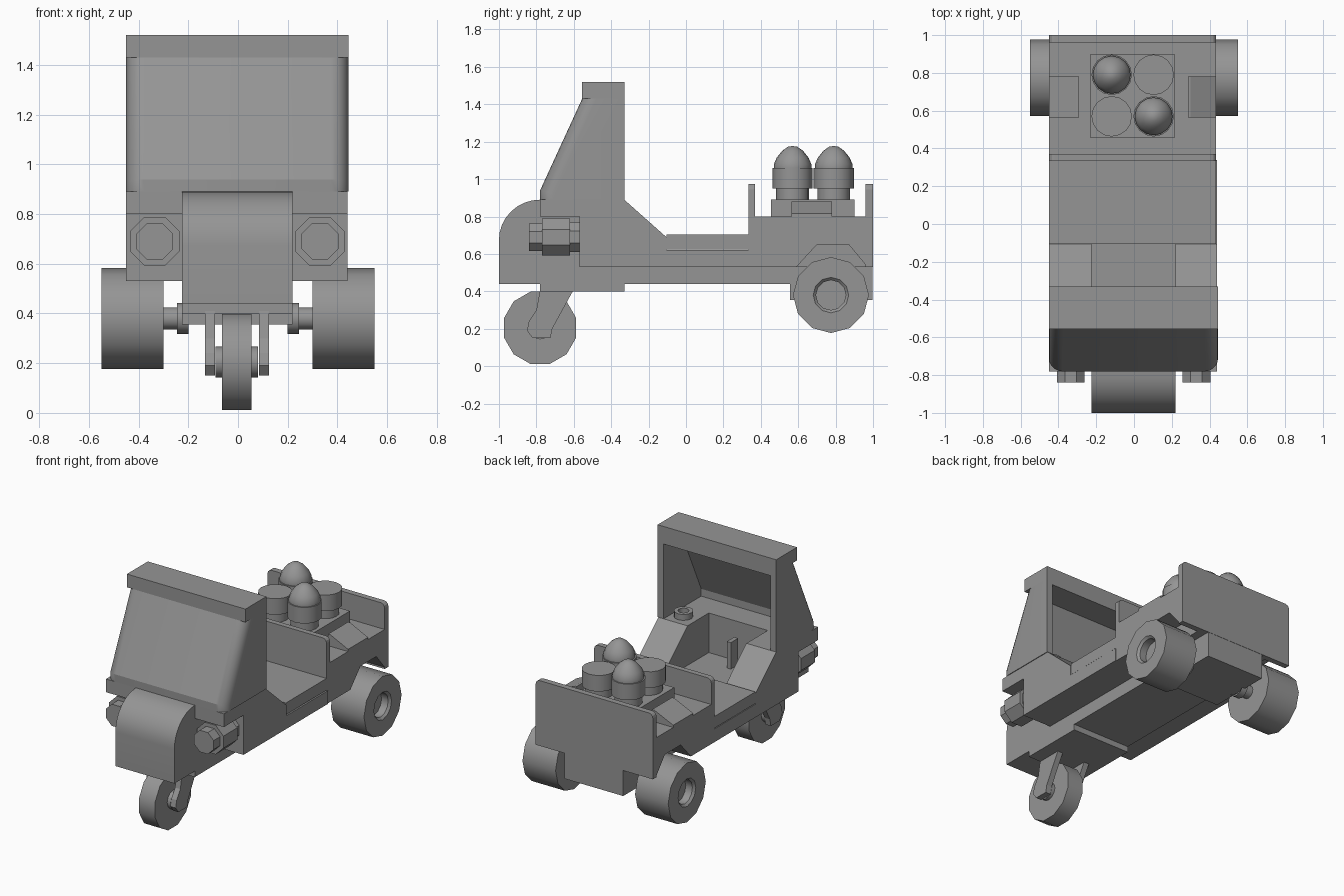
import bpy, bmesh, math
from mathutils import Vector, Matrix

cube = bpy.data.objects.get("Cube")
if cube:
    bpy.data.objects.remove(cube, do_unlink=True)

GREY = (0.3, 0.3, 0.3, 1)
grey = bpy.data.materials.new("plain_grey")
grey.use_nodes = True
grey.diffuse_color = GREY
grey.node_tree.nodes["Principled BSDF"].inputs["Base Color"].default_value = GREY

L, R = -0.45, 0.44      # body sides
CL, CR = -0.225, 0.22   # centre section sides


def finish(name, bm, smooth=False):
    bmesh.ops.remove_doubles(bm, verts=bm.verts, dist=1e-5)
    bmesh.ops.recalc_face_normals(bm, faces=bm.faces)
    mesh = bpy.data.meshes.new(name)
    bm.to_mesh(mesh)
    bm.free()
    ob = bpy.data.objects.new(name, mesh)
    bpy.context.collection.objects.link(ob)
    mesh.materials.append(grey)
    if smooth:
        bpy.ops.object.select_all(action='DESELECT')
        ob.select_set(True)
        bpy.context.view_layer.objects.active = ob
        bpy.ops.object.shade_smooth_by_angle(angle=math.radians(37))
    return ob


def prism(name, pts, x0, x1, smooth=False):
    """Side profile of (y, z) points extruded from x0 to x1."""
    bm = bmesh.new()
    face = bm.faces.new([bm.verts.new((x0, y, z)) for y, z in pts])
    ext = bmesh.ops.extrude_face_region(bm, geom=[face])["geom"]
    moved = [v for v in ext if isinstance(v, bmesh.types.BMVert)]
    bmesh.ops.translate(bm, verts=moved, vec=(x1 - x0, 0, 0))
    return finish(name, bm, smooth)


def box(name, x0, x1, y0, y1, z0, z1):
    return prism(name, [(y0, z0), (y1, z0), (y1, z1), (y0, z1)], x0, x1)


def lathe(name, profile, centre, axis="Z", segs=12, flip=1, smooth=True, turn=0):
    """Revolve (radius, height) points about an axis through centre."""
    base = {"Z": Matrix(), "X": Matrix.Rotation(math.pi / 2, 3, "Y").to_4x4(),
            "Y": Matrix.Rotation(math.pi / 2, 3, "X").to_4x4()}[axis]
    bm = bmesh.new()
    rings = []
    for r, h in profile:
        rings.append([bm.verts.new(Vector(centre) + base @ Vector((
            r * math.cos(2 * math.pi * (i + turn) / segs),
            r * math.sin(2 * math.pi * (i + turn) / segs), h * flip)))
            for i in range(segs)])
    for a, b in zip(rings, rings[1:]):
        for i in range(segs):
            j = (i + 1) % segs
            bm.faces.new((a[i], a[j], b[j], b[i]))
    return finish(name, bm, smooth)


def cut(target, cutter):
    mod = target.modifiers.new("cut", "BOOLEAN")
    mod.object = cutter
    mod.solver = "EXACT"
    cutter.hide_render = True
    cutter.hide_viewport = True


# Chassis
box("chassis_beam", CL, CR, -0.57, 0.6, 0.44, 0.53)
box("front_block", CL, CR, -0.78, -0.33, 0.40, 0.62)
box("rear_axle_box", CL, CR, 0.555, 0.998, 0.355, 0.54)
box("floor_plate", L, R, -0.57, 0.34, 0.53, 0.62)
box("floor_cushion", L, R - 0.005, -0.105, 0.335, 0.625, 0.705)

# Rounded nose over the front wheel
arc = [(-0.78 - 0.22 * math.cos(a), 0.675 + 0.215 * math.sin(a))
       for a in [math.pi / 2 * i / 8 for i in range(9)]]
prism("nose_fender", [(-0.78, 0.44), (-1, 0.44)] + arc, CL, CR, True)
box("nose_bulkhead", CL, CR, -0.78, -0.56, 0.62, 0.89)

# Cab base: dash ledge, side panels and sloping leg guards
for side, x0, x1 in (("right", L, CL), ("left", CR, R)):
    box(side + "_dash_ledge", x0, x1, -0.78, -0.33, 0.80, 0.89)
    prism(side + "_leg_guard", [(-0.57, 0.62), (-0.105, 0.62), (-0.105, 0.69),
                                (-0.33, 0.89), (-0.57, 0.89)], x0, x1)

# Windscreen shell, open to the rear
outer = [(-0.78, 0.89), (-0.78, 0.94), (-0.555, 1.43), (-0.33, 1.43), (-0.33, 0.89)]
inner = [(-0.735, 0.85), (-0.735, 0.94), (-0.52, 1.40), (-0.2, 1.40), (-0.2, 0.85)]
shell = prism("windscreen_shell", outer, L, 0.445)
bm = bmesh.new()
bm.from_mesh(shell.data)
corners = [e for e in bm.edges
           if all(v.co.y < -0.5 for v in e.verts)
           and abs(e.verts[0].co.x - e.verts[1].co.x) < 0.01
           and abs(e.verts[0].co.z - e.verts[1].co.z) > 0.01]
bmesh.ops.bevel(bm, geom=corners, offset=0.07, segments=5, profile=0.5, affect="EDGES")
bm.to_mesh(shell.data)
bm.free()
cut(shell, prism("cab_cavity_cutter", inner, L + 0.045, 0.40))
bpy.context.view_layer.objects.active = shell
shell.select_set(True)
bpy.ops.object.shade_smooth_by_angle(angle=math.radians(22))
box("roof_slab", L, 0.445, -0.555, -0.33, 1.43, 1.52)

# Cab controls
lathe("dash_cup", [(0.035, 0), (0.035, 0.04), (0.06, 0.04), (0.06, 0)], (0.32, -0.43, 0.89))
box("control_lever", -0.03, 0.0, -0.52, -0.44, 0.62, 0.80)

# Headlights
for side, x in (("right", -0.335), ("left", 0.33)):
    lathe(side + "_headlight",
          [(0, 0), (0.085, 0), (0.085, 0.05), (0.107, 0.05), (0.107, 0.2),
           (0.08, 0.2), (0.08, 0.27), (0, 0.27)],
          (x, -0.57, 0.69), "Y", 8, smooth=False, turn=0.5)

# Cargo bed with wheel arches cut into its sides
box("bed_core", -0.28, 0.28, 0.335, 0.998, 0.53, 0.80)
for side, x0, x1 in (("right", L, -0.28), ("left", 0.28, 0.435)):
    prism(side + "_bed_side", [(0.335, 0.53), (0.59, 0.53), (0.70, 0.65), (0.87, 0.65),
                               (0.97, 0.53), (0.998, 0.53), (0.998, 0.80),
                               (0.335, 0.80)], x0, x1)
    # Small ramp, high on its inner edge
    bm = bmesh.new()
    xin, xout = (-0.29, L) if side == "right" else (0.285, 0.435)
    ends = [[bm.verts.new((x, y, z)) for x, z in
             ((xin, 0.80), (xin, 0.88), (xin * 0.9 + xout * 0.1, 0.88),
              (xout, 0.815), (xout, 0.80))] for y in (0.565, 0.78)]
    for end in ends:
        bm.faces.new(end)
    for i in range(5):
        j = (i + 1) % 5
        bm.faces.new((ends[0][i], ends[0][j], ends[1][j], ends[1][i]))
    finish(side + "_bed_ramp", bm)


def bed_wall(name, y0, y1, z0):
    wall = box(name, L, 0.435, y0, y1, z0, 0.975)
    b = bmesh.new()
    b.from_mesh(wall.data)
    tops = [e for e in b.edges if all(v.co.z > 0.97 for v in e.verts)
            and abs(e.verts[0].co.x - e.verts[1].co.x) < 0.01]
    bmesh.ops.bevel(b, geom=tops, offset=0.03, segments=3, profile=0.5, affect="EDGES")
    b.to_mesh(wall.data)
    b.free()


bed_wall("bed_front_wall", 0.333, 0.37, 0.62)
bed_wall("bed_tailgate", 0.96, 1.0, 0.53)

# Canisters on their platform, two with domed lids
box("canister_platform", -0.23, 0.215, 0.455, 0.90, 0.80, 0.89)
can = [(0, 0), (0.088, 0), (0.088, 0.06), (0.107, 0.06), (0.107, 0.17)]
dome = [(0.1, 0.17), (0.1, 0.19), (0.085, 0.225), (0.055, 0.262), (0.025, 0.283), (0, 0.287)]
for x in (-0.118, 0.104):
    for y in (0.57, 0.79):
        domed = (x < 0) == (y > 0.7)
        lathe("domed_canister" if domed else "flat_canister",
              can + (dome if domed else [(0, 0.17)]), (x, y, 0.89), segs=16)

# Rear wheels and axle stubs
for side, s in (("right", -1), ("left", 1)):
    lathe(side + "_rear_wheel",
          [(0, 0.06), (0.08, 0.06), (0.08, 0.11), (0.095, 0.125), (0.203, 0.125),
           (0.203, -0.125), (0, -0.125)], (s * 0.425, 0.775, 0.38), "X", 12, s)
    lathe(side + "_axle_stub",
          [(0.062, 0.2), (0.062, 0.245), (0.045, 0.245), (0.045, 0.31)],
          (0, 0.775, 0.38), "X", 12, s)

# Front wheel, hub and fork
lathe("front_wheel", [(0, -0.06), (0.2, -0.06), (0.2, 0.06), (0, 0.06)],
      (-0.005, -0.78, 0.205), "X", 12, turn=0.5)
lathe("front_hub", [(0, -0.085), (0.062, -0.085), (0.062, 0.085), (0, 0.085)],
      (-0.005, -0.78, 0.205), "X", 12)
for side, x0 in (("right", -0.133), ("left", 0.085)):
    prism(side + "_fork_leg", [(-0.78, 0.41), (-0.60, 0.41), (-0.715, 0.20),
                               (-0.725, 0.15), (-0.82, 0.15), (-0.85, 0.19),
                               (-0.84, 0.24), (-0.80, 0.30)], x0, x0 + 0.04)
